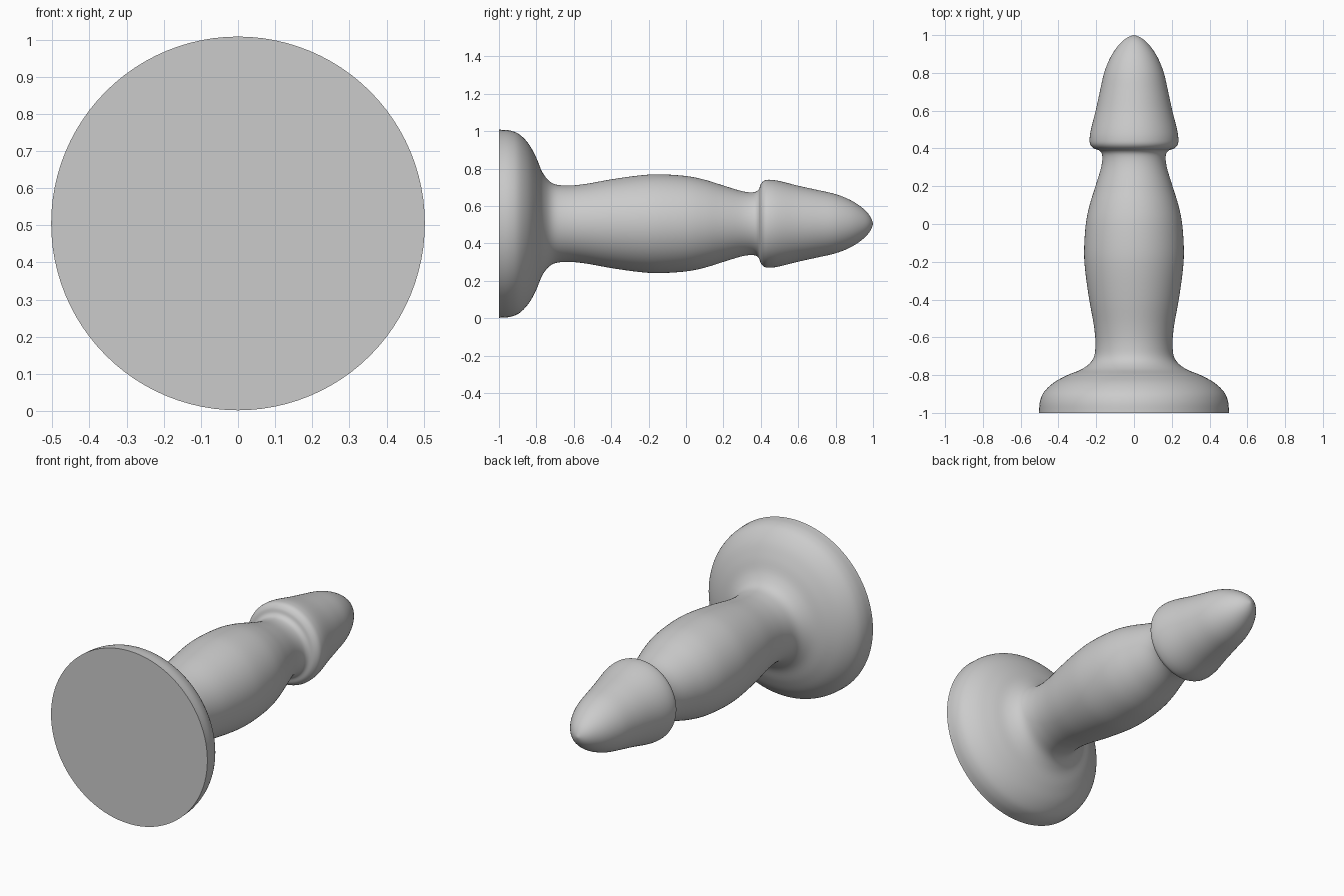
import bpy, bmesh
from math import tau, radians
from mathutils import Vector, Matrix

cube = bpy.data.objects.get("Cube")
if cube:
    bpy.data.objects.remove(cube, do_unlink=True)

AXIS_Z = 0.505
SIDES = 96
STEPS = 5

# One grey material
grey = bpy.data.materials.new("plain_grey")
grey.use_nodes = True
colour = (0.6, 0.6, 0.6, 1)
grey.diffuse_color = colour
grey.node_tree.nodes["Principled BSDF"].inputs["Base Color"].default_value = colour

# Outline as (position along y, radius): flared base, shaft, collar, rounded tip
profile = [(-1, .503), (-.94, .498), (-.89, .477), (-.84, .425), (-.80, .352),
           (-.765, .27), (-.715, .217), (-.64, .204), (-.54, .212), (-.4, .237),
           (-.25, .258), (-.14, .264), (0, .255), (.1, .235), (.2, .204),
           (.3, .174), (.36, .168), (.388, .182), (.4, .212), (.42, .231),
           (.45, .235), (.5, .228), (.6, .203), (.7, .181), (.8, .158),
           (.88, .126), (.94, .087), (.98, .046), (1, 0)]


def smooth_path(points):
    """Catmull-Rom curve through the points."""
    pts = [Vector((0, y, r)) for y, r in points]
    first = pts[0] * 2 - pts[1]
    last = Vector((0, pts[-1].y, -pts[-2].z))
    pts = [first] + pts + [last]
    path = []
    for a, b, c, d in zip(pts, pts[1:], pts[2:], pts[3:]):
        for i in range(STEPS):
            t = i / STEPS
            path.append(b + (c - a) * (t / 2)
                        + (a * 2 - b * 5 + c * 4 - d) * (t * t / 2)
                        + (b * 3 - a - c * 3 + d) * (t ** 3 / 2))
    return path + [pts[-2]]


# Turned body, closed by a flat base disc
bm = bmesh.new()
verts = [bm.verts.new(p) for p in smooth_path(profile)]
verts.insert(0, bm.verts.new((0, -1, 0)))
edges = [bm.edges.new(pair) for pair in zip(verts, verts[1:])]
bmesh.ops.spin(bm, geom=verts + edges, cent=(0, 0, 0), axis=(0, 1, 0),
               angle=tau, steps=SIDES)
bmesh.ops.remove_doubles(bm, verts=bm.verts, dist=1e-5)
bmesh.ops.recalc_face_normals(bm, faces=bm.faces)
bm.transform(Matrix.Translation((0, 0, AXIS_Z)))

mesh = bpy.data.meshes.new("turned_body")
bm.to_mesh(mesh)
bm.free()
mesh.materials.append(grey)
body = bpy.data.objects.new("turned_body", mesh)
bpy.context.collection.objects.link(body)

# Smooth shading with a sharp rim at the base
bpy.ops.object.select_all(action="DESELECT")
body.select_set(True)
bpy.context.view_layer.objects.active = body
bpy.ops.object.shade_smooth_by_angle(angle=radians(40))
